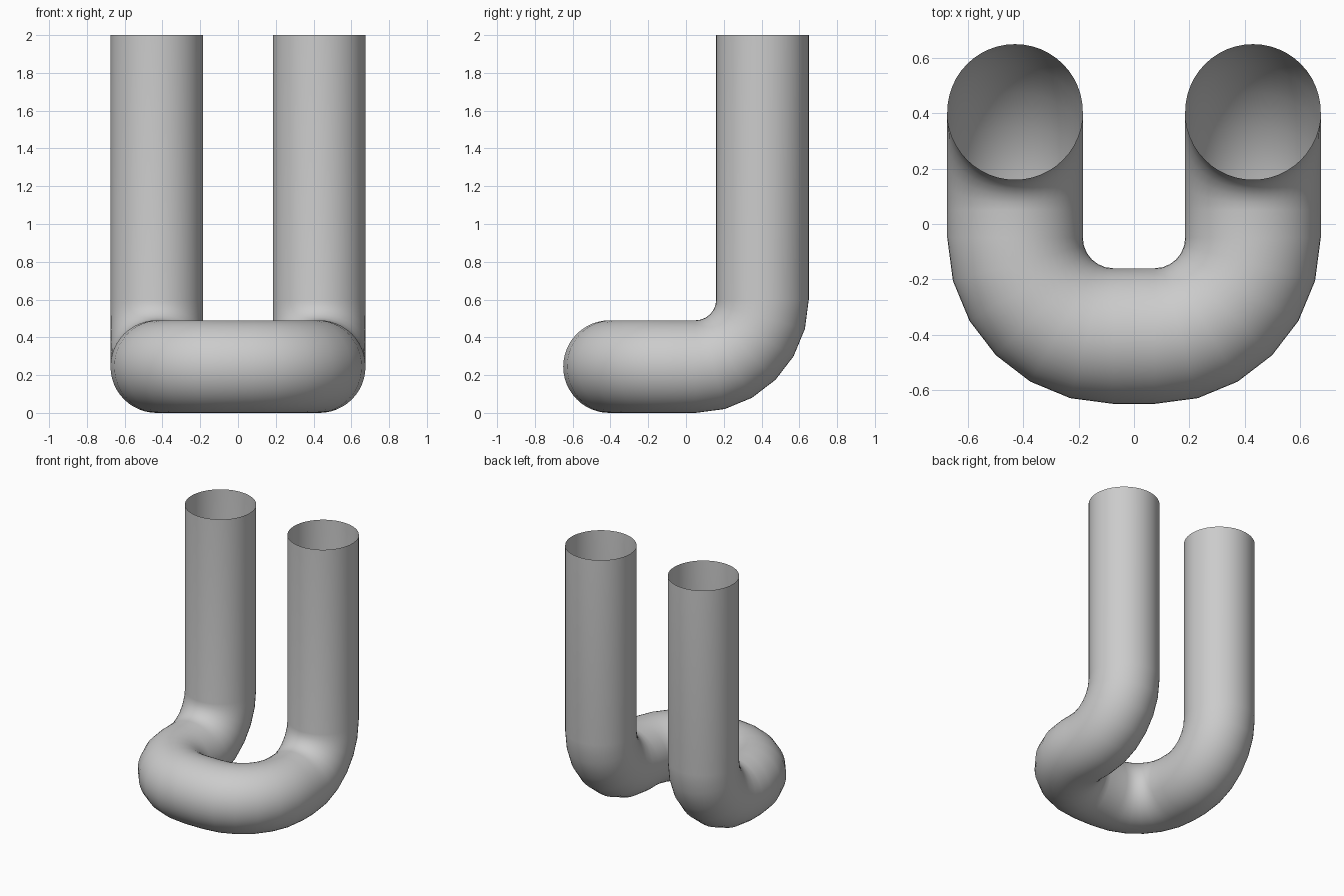
import bpy
import bmesh
from math import sin, cos, pi
from mathutils import Vector

if "Cube" in bpy.data.objects:
    bpy.data.objects.remove(bpy.data.objects["Cube"], do_unlink=True)

RADIUS = 0.245        # tube radius
BEND = 0.355          # centreline bend radius
SIDES, STEPS = 48, 6  # around the tube, along each bend
HALF_X, HALF_Y, TOP = 0.43, 0.405, 2.0

grey = bpy.data.materials.new("Light grey")
grey.use_nodes = True
colour = (0.6, 0.6, 0.6, 1)
grey.diffuse_color = colour
grey.node_tree.nodes["Principled BSDF"].inputs["Base Color"].default_value = colour


def half_path():
    """Centreline and directions of the left half, from leg top to front."""
    up, back, left = Vector((0, 0, 1)), Vector((0, 1, 0)), Vector((1, 0, 0))
    path = [(Vector((HALF_X, HALF_Y, TOP)), -up)]
    corners = [(Vector((HALF_X, HALF_Y, RADIUS)), -up, -back),
               (Vector((HALF_X, -HALF_Y, RADIUS)), -back, -left)]
    for corner, d_in, d_out in corners:
        centre = corner - d_in * BEND + d_out * BEND
        for i in range(STEPS + 1):
            a = i * pi / 2 / STEPS
            point = centre + BEND * (d_in * sin(a) - d_out * cos(a))
            path.append((point, d_in * cos(a) + d_out * sin(a)))
    return path


# Mirror the half centreline into one continuous path
left_half = half_path()
right_half = [(Vector((-p.x, p.y, p.z)), Vector((d.x, -d.y, -d.z)))
              for p, d in reversed(left_half)]
path = left_half + right_half

# Sweep a circle along the path, carrying its frame so it does not twist
bm = bmesh.new()
rings = []
side, previous = Vector((1, 0, 0)), path[0][1]
for point, direction in path:
    side = previous.rotation_difference(direction) @ side
    other = direction.cross(side)
    rings.append([bm.verts.new(point + RADIUS * (side * cos(2 * pi * k / SIDES)
                                                 + other * sin(2 * pi * k / SIDES)))
                  for k in range(SIDES)])
    previous = direction

# Skin the rings, leaving both upper ends open
for a, b in zip(rings, rings[1:]):
    for k in range(SIDES):
        n = (k + 1) % SIDES
        bm.faces.new((a[k], a[n], b[n], b[k]))

mesh = bpy.data.meshes.new("bent_tube")
bm.to_mesh(mesh)
bm.free()
mesh.materials.append(grey)
mesh.shade_smooth()
tube = bpy.data.objects.new("bent_tube", mesh)
bpy.context.collection.objects.link(tube)
